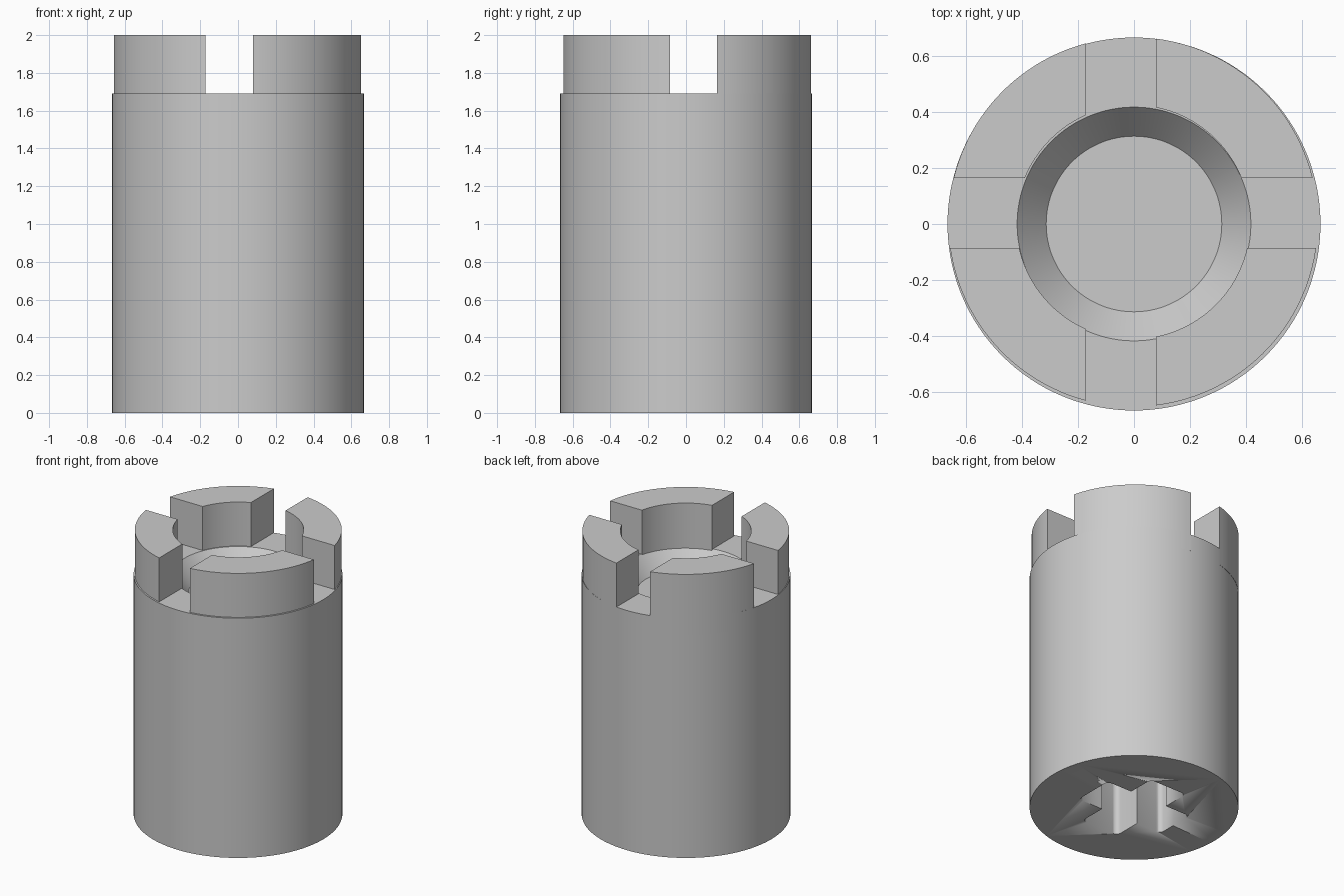
import bpy
import bmesh
import math

if "Cube" in bpy.data.objects:
    bpy.data.objects.remove(bpy.data.objects["Cube"], do_unlink=True)

BODY_R, FLOOR_Z, RECESS_Z, TOP_Z = 0.667, 1.69, 1.57, 2.0
BORE_R, RECESS_R = 0.418, 0.314
TOOTH_R, TOOTH_X, TOOTH_Y = 0.661, -0.003, 0.007
SLOT_X, SLOT_Y = (-0.172, 0.079), (-0.086, 0.164)

grey = bpy.data.materials.new("plain_grey")
grey.use_nodes = True
colour = (0.6, 0.6, 0.6, 1)
grey.diffuse_color = colour
grey.node_tree.nodes["Principled BSDF"].inputs["Base Color"].default_value = colour


def finish(name, bm):
    bmesh.ops.recalc_face_normals(bm, faces=bm.faces[:])
    mesh = bpy.data.meshes.new(name)
    bm.to_mesh(mesh)
    bm.free()
    mesh.materials.append(grey)
    obj = bpy.data.objects.new(name, mesh)
    bpy.context.collection.objects.link(obj)
    bpy.ops.object.select_all(action="DESELECT")
    obj.select_set(True)
    bpy.context.view_layer.objects.active = obj
    bpy.ops.object.shade_smooth_by_angle(angle=math.radians(25))
    return obj


def prism(name, outline, z0, z1):
    bm = bmesh.new()
    face = bm.faces.new([bm.verts.new((x, y, z0)) for x, y in outline])
    top = bmesh.ops.extrude_face_region(bm, geom=[face])["geom"]
    verts = [v for v in top if isinstance(v, bmesh.types.BMVert)]
    bmesh.ops.translate(bm, verts=verts, vec=(0, 0, z1 - z0))
    return finish(name, bm)


def lathe(name, profile, steps=128):
    # stacked rings, closed by a flat face at each end
    bm = bmesh.new()
    rings = []
    for r, z in profile:
        angles = [2 * math.pi * i / steps for i in range(steps)]
        rings.append([bm.verts.new((r * math.cos(a), r * math.sin(a), z)) for a in angles])
    for a, b in zip(rings, rings[1:]):
        for i in range(steps):
            j = (i + 1) % steps
            bm.faces.new((a[i], a[j], b[j], b[i]))
    bm.faces.new(rings[0])
    bm.faces.new(rings[-1])
    return finish(name, bm)


# body with a conical recess in its top
body = lathe("body", [(BODY_R, 0), (BODY_R, FLOOR_Z), (BORE_R, FLOOR_Z), (RECESS_R, RECESS_Z)])

# cross-shaped socket in the underside, arm ends rounded
HALF, REACH, ROUND = 0.145, 0.34, 0.035
cross = []
for k in range(4):
    c, s = round(math.cos(k * math.pi / 2)), round(math.sin(k * math.pi / 2))
    arm = [(HALF, -HALF)]
    for side in (-1, 1):
        for i in range(6):
            a = side * math.pi / 2 * ((1 - i / 5) if side < 0 else i / 5)
            arm.append((REACH - ROUND + ROUND * math.cos(a),
                        side * (HALF - ROUND) + ROUND * math.sin(a)))
    cross += [(x * c - y * s, x * s + y * c) for x, y in arm]
cutter = prism("socket_cutter", cross, -0.1, 1.3)
cutter.hide_render = True
cut = body.modifiers.new("socket", "BOOLEAN")
cut.object = cutter
cut.operation = "DIFFERENCE"
cut.solver = "EXACT"
bpy.context.view_layer.objects.active = body
bpy.ops.object.modifier_apply(modifier="socket")
bpy.data.objects.remove(cutter, do_unlink=True)


# four crown teeth between the crossing slots
def tooth_arc(r, x, y, sx, sy, steps=24):
    a0, a1 = math.asin(y / r), math.acos(x / r)
    angles = [a0 + (a1 - a0) * i / steps for i in range(steps + 1)]
    return [(TOOTH_X + sx * r * math.cos(a), TOOTH_Y + sy * r * math.sin(a)) for a in angles]


for sx, side in ((-1, "right"), (1, "left")):
    for sy, end in ((-1, "front"), (1, "back")):
        x = abs(SLOT_X[sx > 0] - TOOTH_X)
        y = abs(SLOT_Y[sy > 0] - TOOTH_Y)
        outline = tooth_arc(TOOTH_R, x, y, sx, sy) + tooth_arc(BORE_R, x, y, sx, sy)[::-1]
        prism(f"{end}_{side}_tooth", outline, RECESS_Z, TOP_Z)
